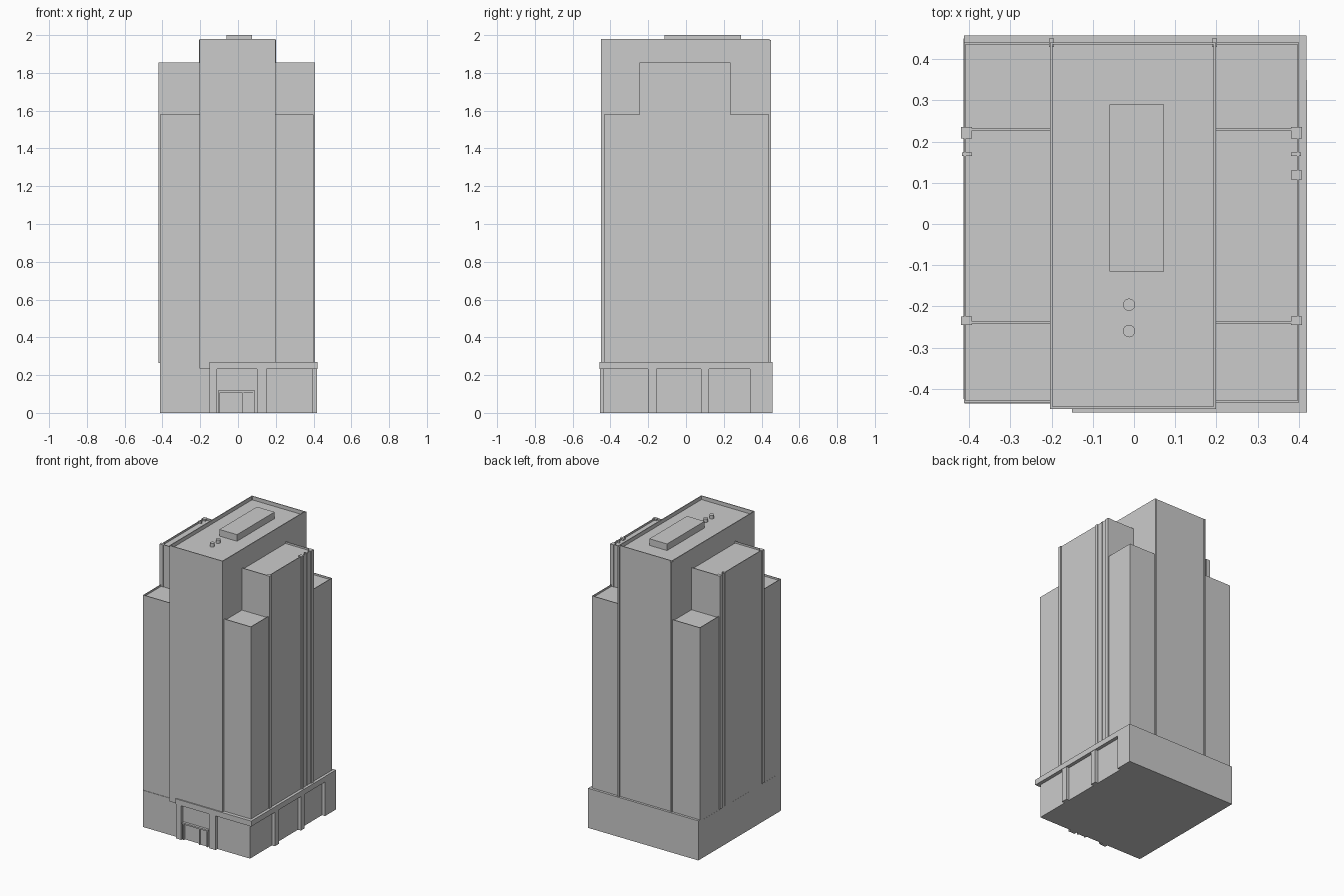
import bpy, bmesh

if "Cube" in bpy.data.objects:
    bpy.data.objects.remove(bpy.data.objects["Cube"])


def box(name, x0, x1, y0, y1, z0, z1, rim=0.0, sink=0.0):
    """Box from bounds; optionally a roof sunk behind a parapet rim."""
    bm = bmesh.new()
    bmesh.ops.create_cube(bm, size=1.0)
    for v in bm.verts:
        v.co.x = x1 if v.co.x > 0 else x0
        v.co.y = y1 if v.co.y > 0 else y0
        v.co.z = z1 if v.co.z > 0 else z0
    bm.normal_update()
    if rim:
        top = max(bm.faces, key=lambda f: f.calc_center_median().z)
        bmesh.ops.inset_region(bm, faces=[top], thickness=rim)
        ext = bmesh.ops.extrude_face_region(bm, geom=[top])
        bmesh.ops.translate(bm, vec=(0, 0, -sink),
                            verts=[g for g in ext["geom"] if isinstance(g, bmesh.types.BMVert)])
        if top.is_valid:
            bmesh.ops.delete(bm, geom=[top], context='FACES_ONLY')
    bmesh.ops.recalc_face_normals(bm, faces=bm.faces)
    me = bpy.data.meshes.new(name)
    bm.to_mesh(me)
    bm.free()
    ob = bpy.data.objects.new(name, me)
    bpy.context.collection.objects.link(ob)
    return ob


# Central slab with sunken roof
box("central_tower", -0.204, 0.199, -0.449, 0.441, 0.235, 1.98, 0.008, 0.025)

# Stepped side wings
for side, outer, inner in (("left", -0.413, -0.19), ("right", 0.401, 0.19)):
    xs = sorted((outer, inner))
    s = -1 if outer < 0 else 1
    box(side + "_middle_wing", *xs, -0.242, 0.232, 0.235, 1.855, 0.007, 0.012)
    box(side + "_front_wing", *xs, -0.433, -0.23, 0.235, 1.58, 0.006, 0.012)
    box(side + "_back_wing", *xs, 0.22, 0.44, 0.235, 1.58, 0.006, 0.012)
    # Vertical pilasters on the side faces
    strips = [(-0.245, -0.224), (0.208, 0.235), (0.165, 0.174)]
    if s > 0:
        strips.append((0.108, 0.130))
    for i, (a, b) in enumerate(strips):
        px = sorted((outer - s * 0.02, outer + s * (0.004 if i == 2 else 0.007)))
        box(f"{side}_pilaster_{i}", *px, a, b, 0.265, 1.855)

# Thin strips at the back corners of the slab
for n, cx in (("left", -0.2), ("right", 0.195)):
    box(n + "_back_strip", cx - 0.006, cx + 0.006, 0.43, 0.45, 0.265, 1.975)

# Rooftop machine room and vents
box("roof_machine_room", -0.06, 0.073, -0.115, 0.29, 1.95, 2.0)
for i, y in enumerate((-0.196, -0.26)):
    bpy.ops.mesh.primitive_cylinder_add(vertices=16, radius=0.015, depth=0.024,
                                        location=(-0.012, y, 1.966))
    bpy.context.object.name = f"roof_vent_{i}"
    bpy.ops.object.shade_smooth_by_angle()

# Base: recessed walls, solid rear part, overhanging band
box("base_wall", -0.412, 0.396, -0.436, 0.44, 0, 0.25)
box("base_rear", -0.413, 0.419, 0.34, 0.457, 0, 0.27)
box("base_left_wall", -0.4135, -0.3, -0.425, 0.45, 0, 0.26)
box("front_band", -0.15, 0.42, -0.457, -0.40, 0.233, 0.27)
box("right_band", 0.36, 0.42, -0.457, 0.35, 0.233, 0.27)

# Base piers on the front and right side
for i, (a, b) in enumerate([(-0.15, -0.11), (0.10, 0.15)]):
    box(f"front_pier_{i}", a, b, -0.456, -0.42, 0, 0.24)
for i, (a, b) in enumerate([(-0.2, -0.157), (0.08, 0.122)]):
    box(f"right_pier_{i}", 0.38, 0.418, a, b, 0, 0.24)

# Entrance frame and door panel
for i, x in enumerate((-0.103, 0.02, 0.079)):
    box(f"entrance_post_{i}", x, x + 0.008, -0.451, -0.43, 0, 0.11)
box("entrance_lintel", -0.105, 0.089, -0.453, -0.43, 0.108, 0.118)
box("entrance_door", 0.025, 0.082, -0.444, -0.43, 0, 0.11)
